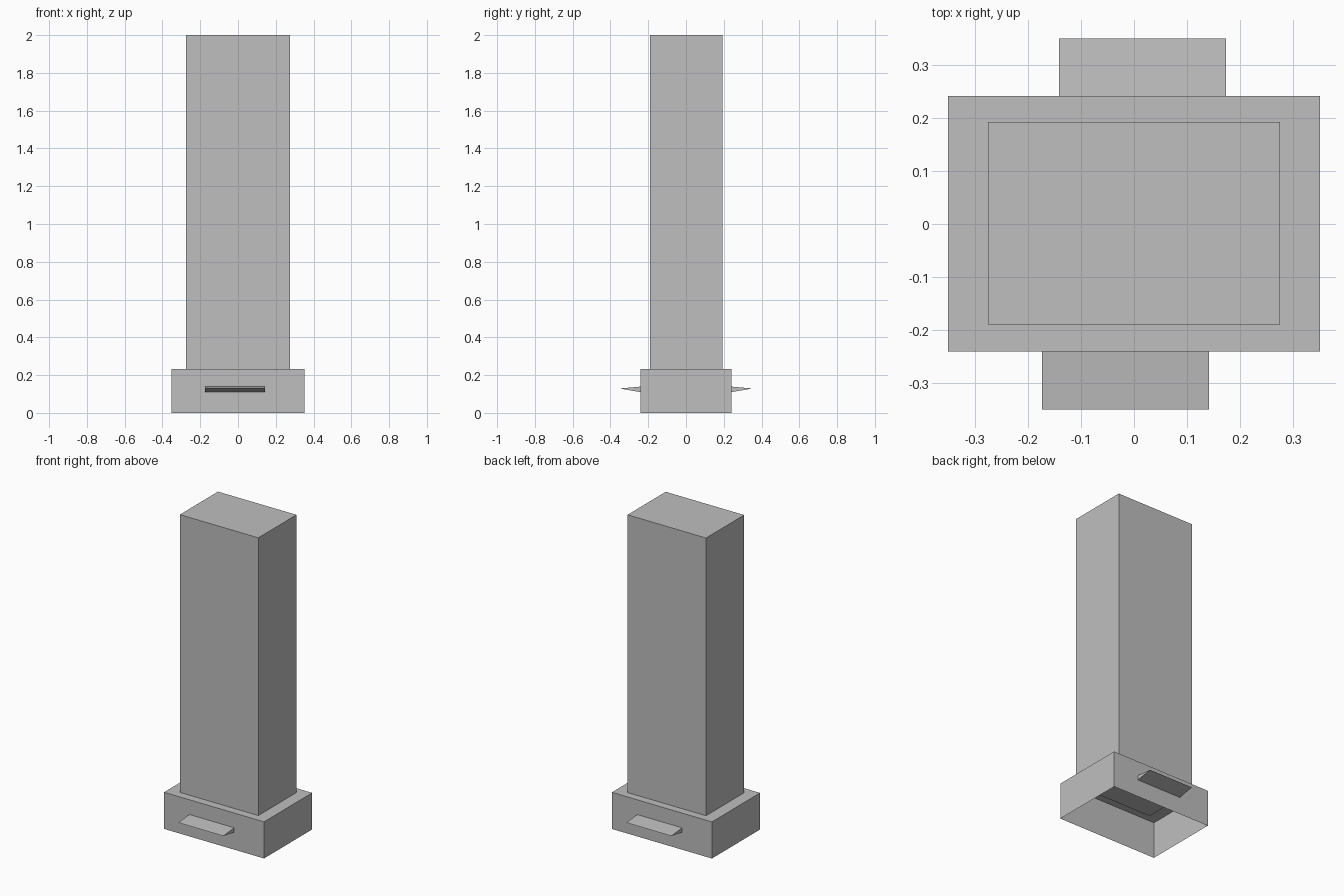
import bpy
import bmesh
from mathutils import Matrix, Vector

cube = bpy.data.objects.get("Cube")
if cube:
    bpy.data.objects.remove(cube, do_unlink=True)

# Single plain grey
grey = bpy.data.materials.new("plain grey")
grey.use_nodes = True
colour = (0.52, 0.52, 0.52, 1)
grey.diffuse_color = colour
grey.node_tree.nodes["Principled BSDF"].inputs["Base Color"].default_value = colour


def finish(name, bm):
    bmesh.ops.recalc_face_normals(bm, faces=bm.faces)
    mesh = bpy.data.meshes.new(name)
    bm.to_mesh(mesh)
    bm.free()
    mesh.materials.append(grey)
    obj = bpy.data.objects.new(name, mesh)
    bpy.context.collection.objects.link(obj)
    return obj


def box(name, low, high, open_bottom=False):
    low, high = Vector(low), Vector(high)
    bm = bmesh.new()
    bmesh.ops.create_cube(bm, size=1, matrix=Matrix.Translation((low + high) / 2)
                          @ Matrix.Diagonal((high - low).to_4d()))
    if open_bottom:
        bm.normal_update()
        under = [f for f in bm.faces if f.normal.z < -0.5]
        bmesh.ops.delete(bm, geom=under, context='FACES_ONLY')
    return finish(name, bm)


def wedge(name, turn):
    # Triangular profile tapering outwards, extruded sideways
    profile = [(-0.241, 0.11), (-0.241, 0.139), (-0.351, 0.129)]
    bm = bmesh.new()
    face = bm.faces.new([bm.verts.new((-0.174, y, z)) for y, z in profile])
    side = bmesh.ops.extrude_face_region(bm, geom=[face])["geom"]
    moved = [v for v in side if isinstance(v, bmesh.types.BMVert)]
    bmesh.ops.translate(bm, verts=moved, vec=(0.316, 0, 0))
    bmesh.ops.transform(bm, verts=bm.verts, matrix=Matrix.Rotation(turn, 4, 'Z'))
    return finish(name, bm)


# Hollow base, open underneath, with the tall block on top
box("base", (-0.352, -0.241, 0), (0.352, 0.242, 0.233), open_bottom=True)
box("tower", (-0.276, -0.19, 0.228), (0.276, 0.193, 2))

# Ledges, one a half turn from the other
wedge("front_ledge", 0)
wedge("back_ledge", 3.14159265)
